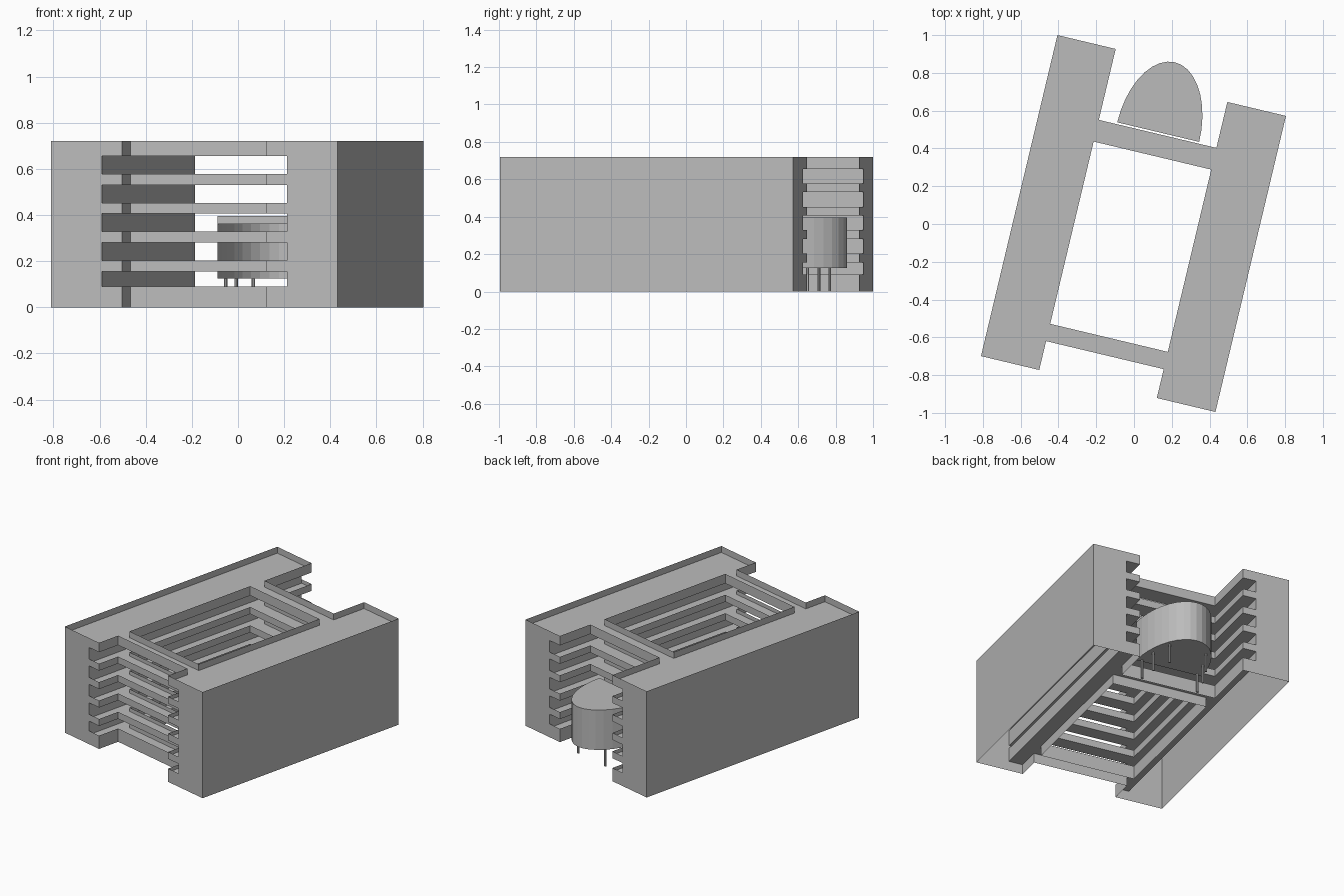
import bpy, bmesh, math
from mathutils import Matrix

cube = bpy.data.objects.get("Cube")
if cube:
    bpy.data.objects.remove(cube, do_unlink=True)

grey = bpy.data.materials.new("plain grey")
grey.use_nodes = True
colour = (0.5, 0.5, 0.5, 1)
grey.diffuse_color = colour
grey.node_tree.nodes["Principled BSDF"].inputs["Base Color"].default_value = colour

TURN = Matrix.Rotation(math.radians(-13.4), 4, 'Z')

# Plan dimensions in the building's own axes
L_OUT, L_BACK, L_IN = -0.626, -0.40, -0.309
R_IN, R_BACK, R_OUT = 0.331, 0.425, 0.65
FRONT, L_END, R_END = -0.868, 0.879, 0.743
F0, F1, B0, B1 = -0.711, -0.617, 0.375, 0.493
TOP, ROOF, STOREY = 0.72, 0.677, 0.125


def wall(bm, path, z0, z1, closed=False):
    """Upright sheet along a plan path, outside on the right."""
    ends = path[1:] + path[:1] if closed else path[1:]
    for a, b in zip(path, ends):
        bm.faces.new([bm.verts.new(p) for p in
                      ((*a, z0), (*b, z0), (*b, z1), (*a, z1))])


def flat(bm, outline, z, up=True):
    pts = outline if up else outline[::-1]
    bm.faces.new([bm.verts.new((x, y, z)) for x, y in pts])


def plate(bm, left, right, z, up=True):
    """Level sheet over both wings and the two links between them."""
    links = (F0, F1, B0, B1)
    flat(bm, [(left, FRONT)] + [(L_IN, y) for y in (FRONT, *links, L_END)]
         + [(left, L_END)], z, up)
    flat(bm, [(right, R_END)] + [(R_IN, y) for y in (R_END, *links[::-1], FRONT)]
         + [(right, FRONT)], z, up)
    for y0, y1 in ((F0, F1), (B0, B1)):
        flat(bm, [(L_IN, y0), (R_IN, y0), (R_IN, y1), (L_IN, y1)], z, up)


def finish(bm, name):
    bmesh.ops.remove_doubles(bm, verts=bm.verts, dist=0.0005)
    mesh = bpy.data.meshes.new(name)
    bm.to_mesh(mesh)
    bm.free()
    mesh.transform(TURN)
    mesh.materials.append(grey)
    obj = bpy.data.objects.new(name, mesh)
    bpy.context.collection.objects.link(obj)
    return obj


# Paths that follow the inner edges of the storeys
back_path = [(R_BACK, R_END), (R_IN, R_END), (R_IN, B1),
             (L_IN, B1), (L_IN, L_END), (L_BACK, L_END)]
front_path = [(L_BACK, FRONT), (L_IN, FRONT), (L_IN, F0),
              (R_IN, F0), (R_IN, FRONT), (R_BACK, FRONT)]
court_path = [(L_IN, F1), (L_IN, B0), (R_IN, B0), (R_IN, F1)]


def band(bm, z0, z1):
    wall(bm, back_path, z0, z1)
    wall(bm, front_path, z0, z1)
    wall(bm, court_path, z0, z1, True)


# Outer walls of the two wings, open underneath
bm = bmesh.new()
wall(bm, [(L_BACK, L_END), (L_OUT, L_END), (L_OUT, FRONT), (L_BACK, FRONT)], 0, TOP)
finish(bm, "left_wing_walls")
bm = bmesh.new()
wall(bm, [(R_BACK, FRONT), (R_OUT, FRONT), (R_OUT, R_END), (R_BACK, R_END)], 0, TOP)
finish(bm, "right_wing_walls")

# Open storeys: parapet band, gallery floor, back walls and ceiling
for k in range(5):
    ceiling = 0.156 + k * STOREY
    below = ceiling - STOREY
    floor = below + 0.021 if k else 0.065
    bm = bmesh.new()
    band(bm, below if k else 0, below + 0.047 if k else 0.09)
    plate(bm, L_BACK, R_BACK, floor)
    plate(bm, L_BACK, R_BACK, ceiling, False)
    wall(bm, [(L_BACK, FRONT), (L_BACK, L_END)], floor, ceiling)
    wall(bm, [(R_BACK, R_END), (R_BACK, FRONT)], floor, ceiling)
    finish(bm, f"storey_{k + 1}")

# Sunken roof with its thin rim
bm = bmesh.new()
band(bm, 0.156 + 4 * STOREY, TOP)
plate(bm, L_OUT, R_OUT, ROOF)
finish(bm, "roof_and_rim")

# Rounded hall raised behind the back link
HALL_X, HALL_Y, HALL_Z0, HALL_Z1 = 0.012, 0.503, 0.125, 0.395
steps = 18
arc = [(HALL_X + 0.223 * math.cos(math.pi * i / steps),
        HALL_Y + 0.38 * math.sin(math.pi * i / steps)) for i in range(steps + 1)]
bm = bmesh.new()
wall(bm, arc, HALL_Z0, HALL_Z1)
flat(bm, arc, HALL_Z1)
flat(bm, arc, HALL_Z0, False)
wall(bm, [arc[-1], arc[0]], HALL_Z1 - 0.035, HALL_Z1)
finish(bm, "rounded_hall")

# Slim stilts under the hall
bm = bmesh.new()
for side in (-1, 1):
    for dx, y in ((0.19, 0.515), (0.17, 0.63), (0.125, 0.763)):
        place = Matrix.Translation((HALL_X + side * dx, y, HALL_Z0 / 2))
        bmesh.ops.create_cone(bm, cap_ends=True, segments=8, radius1=0.008,
                              radius2=0.008, depth=HALL_Z0, matrix=place)
finish(bm, "hall_stilts")
